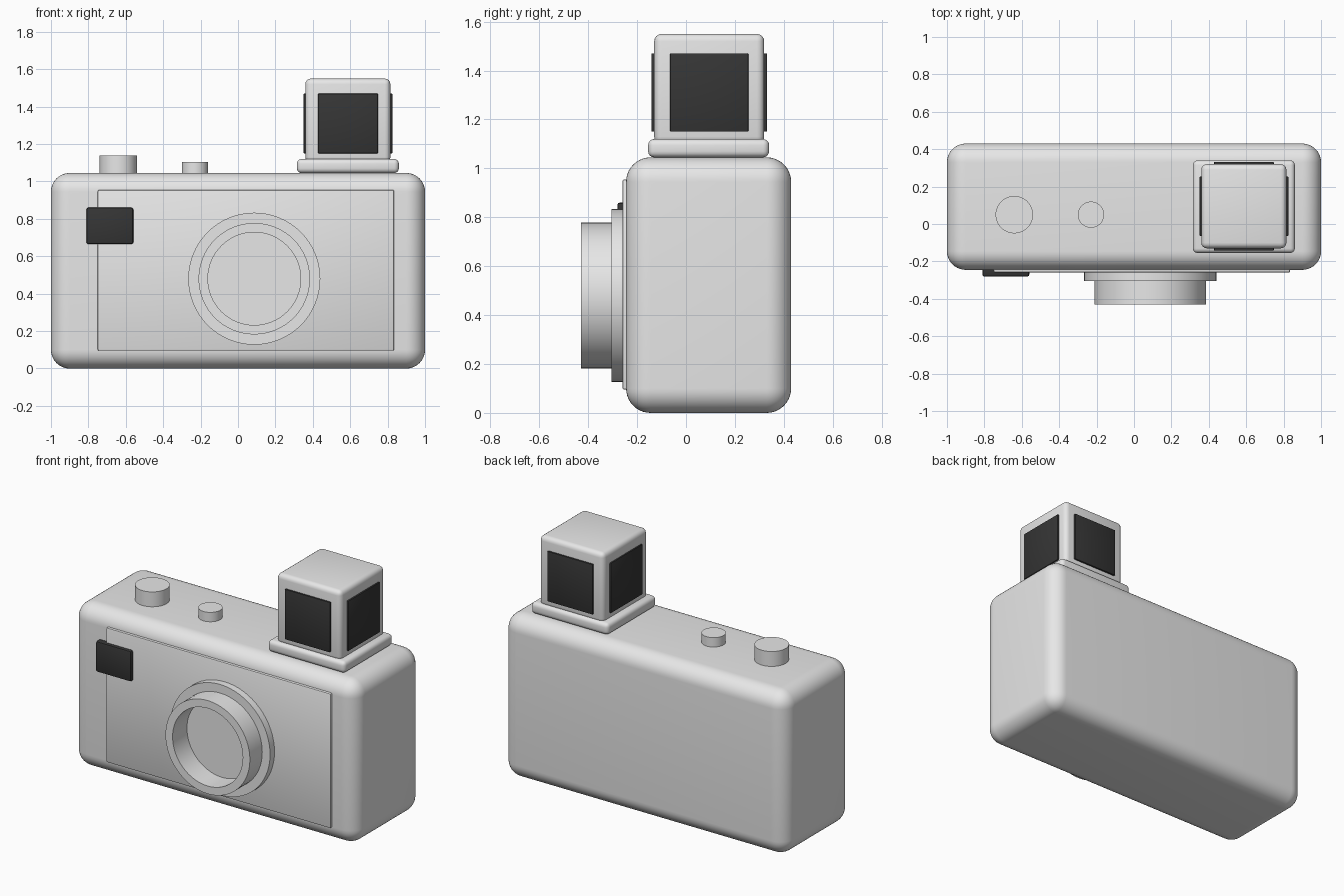
import bpy
import bmesh
from math import pi, radians
from mathutils import Matrix, Vector

old = bpy.data.objects.get("Cube")
if old:
    bpy.data.objects.remove(old, do_unlink=True)


def material(name, value):
    mat = bpy.data.materials.new(name)
    mat.use_nodes = True
    colour = (value, value, value, 1)
    mat.diffuse_color = colour
    mat.node_tree.nodes["Principled BSDF"].inputs["Base Color"].default_value = colour
    return mat


GREY = material("light grey", 0.8)
BLACK = material("dark glass", 0.036)


def finish(name, bm, mat):
    bmesh.ops.recalc_face_normals(bm, faces=bm.faces)
    mesh = bpy.data.meshes.new(name)
    bm.to_mesh(mesh)
    bm.free()
    mesh.materials.append(mat)
    obj = bpy.data.objects.new(name, mesh)
    bpy.context.collection.objects.link(obj)
    bpy.ops.object.select_all(action='DESELECT')
    obj.select_set(True)
    bpy.context.view_layer.objects.active = obj
    bpy.ops.object.shade_smooth_by_angle(angle=radians(35))
    return obj


def rounded_box(name, low, high, radius, mat, segments=4):
    low, high = Vector(low), Vector(high)
    bm = bmesh.new()
    bmesh.ops.create_cube(bm, size=1, matrix=Matrix.Translation((low + high) / 2)
                          @ Matrix.Diagonal((*(high - low), 1)))
    bmesh.ops.bevel(bm, geom=bm.edges[:], offset=radius, segments=segments,
                    profile=0.5, affect='EDGES', clamp_overlap=True)
    return finish(name, bm, mat)


def lathe(name, centre, axis, profile, mat, steps=64):
    """Spin (radius, height) points about an axis through the centre."""
    centre, axis = Vector(centre), Vector(axis)
    side = Vector((1, 0, 0))
    bm = bmesh.new()
    verts = [bm.verts.new(centre + side * r + axis * h) for r, h in profile]
    edges = [bm.edges.new(pair) for pair in zip(verts, verts[1:])]
    bmesh.ops.spin(bm, geom=verts + edges, cent=centre, axis=axis,
                   angle=2 * pi, steps=steps)
    bmesh.ops.remove_doubles(bm, verts=bm.verts[:], dist=0.0005)
    return finish(name, bm, mat)


# Main case and raised front panel
rounded_box("body", (-1, -0.245, 0), (1, 0.43, 1.045), 0.1, GREY, 10)
rounded_box("front_panel", (-0.75, -0.26, 0.095), (0.835, -0.2, 0.955), 0.008, GREY, 2)
rounded_box("sensor_window", (-0.81, -0.281, 0.665), (-0.56, -0.22, 0.86), 0.01, BLACK, 2)

# Stepped lens ring with an open recess
lathe("lens", (0.087, 0, 0.48), (0, -1, 0),
      [(0, 0.285), (0.248, 0.285), (0.248, 0.43), (0.298, 0.43), (0.298, 0.305),
       (0.353, 0.305), (0.353, 0.22), (0, 0.22)], GREY)

# Buttons on the top
for name, x, radius, top in (("dial", -0.64, 0.1, 1.14), ("shutter_button", -0.23, 0.07, 1.105)):
    lathe(name, (x, 0.05, 0), (0, 0, 1),
          [(0, 1), (radius, 1), (radius, top), (0, top)], GREY, 48)

# Flash cube on its plinth
rounded_box("flash_base", (0.315, -0.155, 1.045), (0.86, 0.34, 1.12), 0.025, GREY)
rounded_box("flash_cube", (0.36, -0.13, 1.1), (0.815, 0.32, 1.55), 0.03, GREY)

# Dark pane on each of the four sides, built outward from the cube centre
cx, cy, half = 0.588, 0.095, 0.16
for name, dx, dy in (("front", 0, -1), ("back", 0, 1), ("left", 1, 0), ("right", -1, 0)):
    px, py = cx + dx * 0.23, cy + dy * 0.23
    wx, wy = (0.007, half) if dx else (half, 0.007)
    rounded_box("flash_pane_" + name, (px - wx, py - wy, 1.15),
                (px + wx, py + wy, 1.47), 0.004, BLACK, 2)
